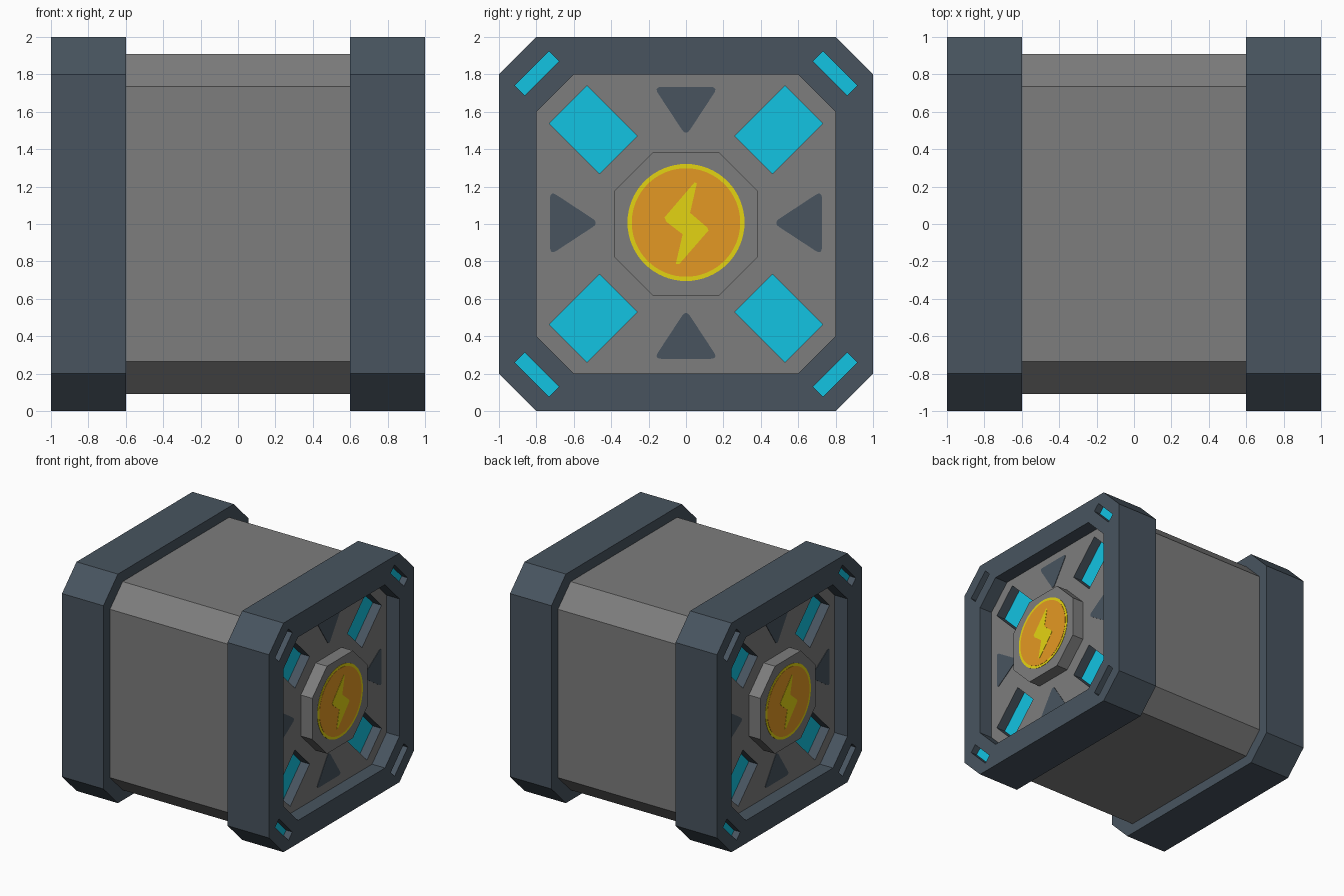
import bpy, bmesh, math
from mathutils import Vector
from mathutils.geometry import tessellate_polygon

if "Cube" in bpy.data.objects:
    bpy.data.objects.remove(bpy.data.objects["Cube"])


def material(name, rgb):
    lin = [((c / 255 + 0.055) / 1.055) ** 2.4 for c in rgb]
    m = bpy.data.materials.new(name)
    m.diffuse_color = (*lin, 1)
    m.use_nodes = True
    m.node_tree.nodes["Principled BSDF"].inputs["Base Color"].default_value = m.diffuse_color
    return m


SLATE = material("slate", (72, 84, 95))
GREY = material("grey", (125, 125, 125))
CYAN = material("cyan", (18, 195, 226))
ORANGE = material("orange", (228, 152, 35))
YELLOW = material("yellow", (228, 212, 18))

ZC = 1.0                                  # height of the box centre
RIM, EDGE = 1.0, 0.6                      # outer and inner x of an end frame
FLOOR, HUB = 0.875, 0.985                 # x of recessed panel and hub face


# ---- profiles in the (y, z) plane, relative to the box centre
def octagon(half, cut):
    a, b = half, half - cut
    return [(a, -b), (a, b), (b, a), (-b, a), (-a, b), (-a, -b), (-b, -a), (b, -a)]


def circle(r, n=64):
    return [(r * math.cos(2 * math.pi * i / n), r * math.sin(2 * math.pi * i / n)) for i in range(n)]


def rect(cy, cz, length, width, angle):
    c, s = math.cos(angle), math.sin(angle)
    return [(cy + u * length / 2 * c - v * width / 2 * s, cz + u * length / 2 * s + v * width / 2 * c)
            for u, v in ((-1, -1), (1, -1), (1, 1), (-1, 1))]


def rounded(points, t=0.13, n=5):
    out = []
    for i, p in enumerate(points):
        p = Vector(p)
        a = p.lerp(Vector(points[i - 1]), t)
        b = p.lerp(Vector(points[(i + 1) % len(points)]), t)
        out += [tuple(a.lerp(p, k / n).lerp(p.lerp(b, k / n), k / n)) for k in range(n + 1)]
    return out


# ---- mesh helpers
def sheet(bm, x, loops, mat):
    """Flat face at x: first loop is the outline, the rest are holes."""
    pts = [[Vector((y, z, 0)) for y, z in lp] for lp in loops]
    verts = [bm.verts.new((x, p.x, p.y + ZC)) for lp in pts for p in lp]
    for tri in tessellate_polygon(pts):
        bm.faces.new([verts[i] for i in tri]).material_index = mat


def wall(bm, loop, x0, x1, mat):
    n = len(loop)
    a = [bm.verts.new((x0, y, z + ZC)) for y, z in loop]
    b = [bm.verts.new((x1, y, z + ZC)) for y, z in loop]
    for i in range(n):
        j = (i + 1) % n
        bm.faces.new((a[i], a[j], b[j], b[i])).material_index = mat


def finish(bm, name, mats):
    bmesh.ops.remove_doubles(bm, verts=bm.verts, dist=1e-5)
    bmesh.ops.recalc_face_normals(bm, faces=bm.faces)
    me = bpy.data.meshes.new(name)
    bm.to_mesh(me)
    bm.free()
    for m in mats:
        me.materials.append(m)
    ob = bpy.data.objects.new(name, me)
    bpy.context.collection.objects.link(ob)
    return ob


def prism(name, loop, x0, x1, mat):
    bm = bmesh.new()
    sheet(bm, x0, [loop], 0)
    sheet(bm, x1, [loop], 0)
    wall(bm, loop, x0, x1, 0)
    return finish(bm, name, [mat])


# ---- middle body: an open tube, its ends are closed by the end caps
bm = bmesh.new()
wall(bm, octagon(0.91, 0.175), -EDGE, EDGE, 0)
finish(bm, "body", [GREY])

# ---- end cap: frame, recessed panel and cut slots with glowing floors
outer, inner = octagon(1.0, 0.2), octagon(0.8, 0.2)
corners = [(sy, sz) for sy in (1, -1) for sz in (1, -1)]
small = [rect(sy * 0.797, sz * 0.805, 0.26, 0.075, -sy * sz * math.pi / 4) for sy, sz in corners]
large = [rect(sy * 0.496, sz * 0.504, 0.38, 0.284, sy * sz * math.pi / 4) for sy, sz in corners]

bm = bmesh.new()
sheet(bm, RIM, [outer, inner] + small, 0)
wall(bm, outer, EDGE, RIM, 0)
sheet(bm, EDGE, [outer], 0)
wall(bm, inner, FLOOR, RIM, 0)
sheet(bm, FLOOR, [inner] + large, 1)
for slots, top, depth in ((small, RIM, 0.06), (large, FLOOR, 0.085)):
    for slot in slots:
        wall(bm, slot, top - depth, top, 0)
        sheet(bm, top - depth, [slot], 2)
parts = [finish(bm, "end_cap", [SLATE, GREY, CYAN])]

# ---- hub with its round badge and zigzag spark
parts.append(prism("hub", octagon(0.382, 0.203), FLOOR - 0.01, HUB, GREY))
lift = 0.008
badge = [(y, z + lift) for y, z in circle(0.313)]
face = [(y, z + lift) for y, z in circle(0.29)]
spark = [(0.045, 0.222), (-0.115, 0.035), (-0.105, 0.012), (-0.018, -0.055), (-0.055, -0.215),
         (-0.035, -0.213), (0.12, -0.035), (0.115, -0.02), (0.022, 0.06), (0.058, 0.218)]
parts.append(prism("badge_ring", badge, HUB - 0.002, HUB + 0.003, YELLOW))
parts.append(prism("badge_face", face, HUB - 0.001, HUB + 0.005, ORANGE))
parts.append(prism("badge_spark", spark, HUB, HUB + 0.007, YELLOW))

# ---- four painted triangles pointing at the hub
tri = rounded([(-0.172, 0.727), (0.172, 0.727), (0.0, 0.465)])
for k in range(4):
    c, s = math.cos(k * math.pi / 2), math.sin(k * math.pi / 2)
    loop = [(y * c - z * s, y * s + z * c + 0.006) for y, z in tri]
    parts.append(prism("arrow_mark", loop, FLOOR - 0.001, FLOOR + 0.004, SLATE))

# ---- opposite end: everything turned half round
for ob in parts:
    twin = ob.copy()
    twin.name = ob.name + "_opposite"
    twin.rotation_euler.z = math.pi
    bpy.context.collection.objects.link(twin)
